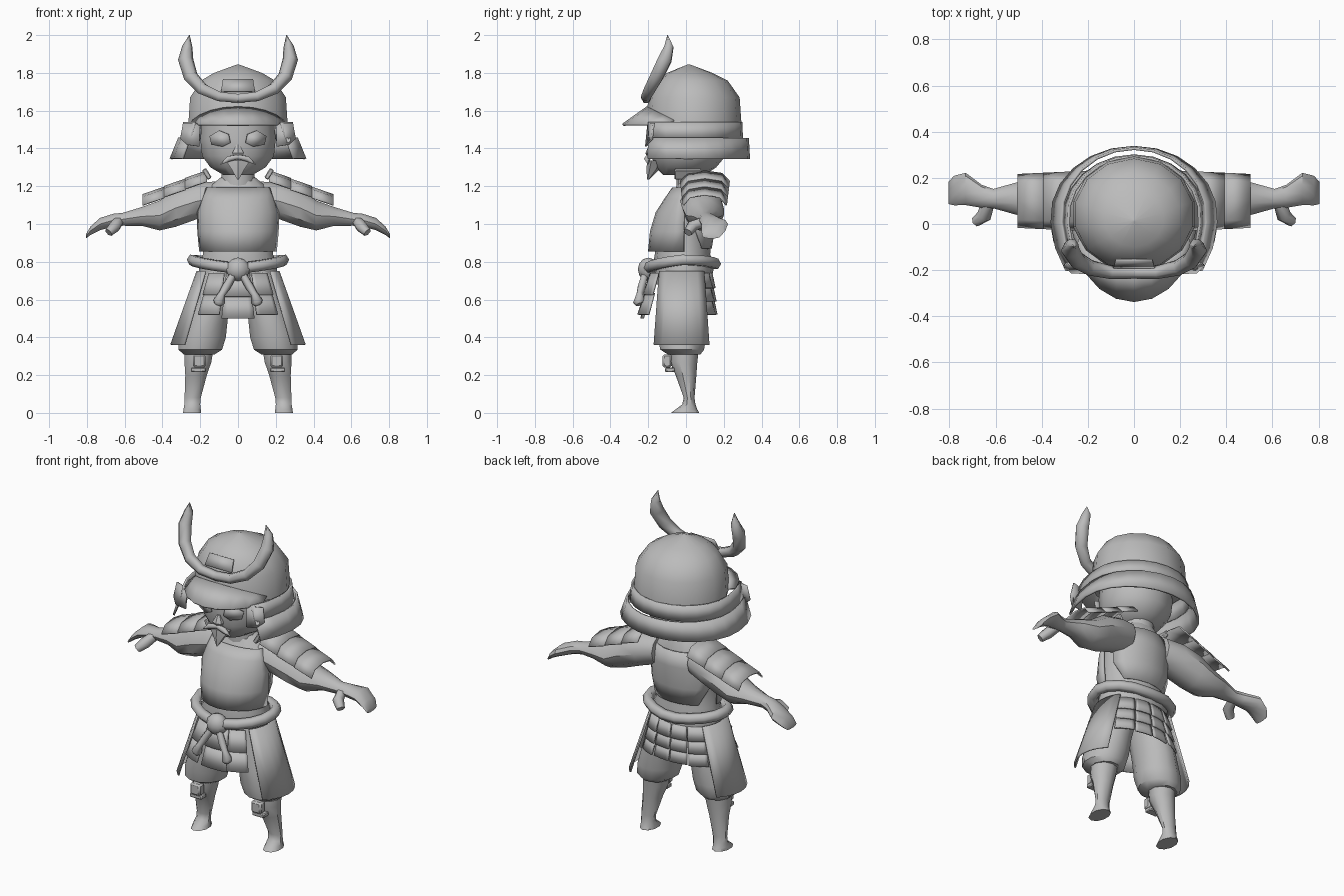
import bpy
import bmesh
from math import sin, cos, radians, pi
from mathutils import Vector

if "Cube" in bpy.data.objects:
    bpy.data.objects.remove(bpy.data.objects["Cube"])

GREY = (0.5, 0.5, 0.5, 1)
mat = bpy.data.materials.new("plain grey")
mat.use_nodes = True
mat.diffuse_color = GREY
mat.node_tree.nodes["Principled BSDF"].inputs["Base Color"].default_value = GREY


def finish(obj, mirror, thick=0):
    """Link, colour and add the shared modifiers."""
    bpy.context.collection.objects.link(obj)
    obj.data.materials.append(mat)
    if thick:
        m = obj.modifiers.new("thickness", "SOLIDIFY")
        m.thickness, m.offset = thick, 0
    if mirror:
        obj.modifiers.new("mirror", "MIRROR")
    if obj.type == "MESH":
        bpy.ops.object.select_all(action="DESELECT")
        obj.select_set(True)
        bpy.context.view_layer.objects.active = obj
        bpy.ops.object.shade_smooth_by_angle(angle=radians(38))
    return obj


def skin(name, strips, closed=True, cap=True, mirror=False, thick=0):
    """Bridge rows of points; several strips make one object."""
    bm = bmesh.new()
    for rows in strips:
        vs = [[bm.verts.new(p) for p in r] for r in rows]
        n = len(vs[0])
        for a, b in zip(vs, vs[1:]):
            for i in range(n if closed else n - 1):
                j = (i + 1) % n
                bm.faces.new((a[i], a[j], b[j], b[i]))
        if closed and cap:
            bm.faces.new(vs[0])
            bm.faces.new(vs[-1])
    bmesh.ops.recalc_face_normals(bm, faces=bm.faces)
    me = bpy.data.meshes.new(name)
    bm.to_mesh(me)
    bm.free()
    return finish(bpy.data.objects.new(name, me), mirror, thick)


def ring(z, rx, yf, yb, cx=0, n=14):
    """Level oval from front yf to back yb."""
    c, r = (yf + yb) / 2, (yb - yf) / 2
    return [(cx + rx * cos(2 * pi * (i + .5) / n), c + r * sin(2 * pi * (i + .5) / n), z)
            for i in range(n)]


def arc(z, rx, ry, a0, a1, cy=0, n=6, front=1):
    """Open level arc, angles in degrees, -90 is the front; front stretches that half."""
    angles = [radians(a0 + (a1 - a0) * i / n) for i in range(n + 1)]
    return [(rx * cos(a), cy + ry * sin(a) * (front if sin(a) < 0 else 1), z) for a in angles]


def plate(name, points, thick=.008, mirror=True):
    """Flat polygon plate."""
    me = bpy.data.meshes.new(name)
    me.from_pydata(points, [], [range(len(points))])
    return finish(bpy.data.objects.new(name, me), mirror, thick)


def tube(name, points, radius, mirror=True, cyclic=False):
    """Tapered tube; every point is x, y, z, relative radius."""
    cu = bpy.data.curves.new(name, "CURVE")
    cu.dimensions, cu.bevel_depth, cu.bevel_resolution = "3D", radius, 1
    cu.use_fill_caps = True
    sp = cu.splines.new("POLY")
    sp.points.add(len(points) - 1)
    for p, (x, y, z, r) in zip(sp.points, points):
        p.co, p.radius = (x, y, z, 1), r
    sp.use_cyclic_u, sp.use_smooth = cyclic, True
    return finish(bpy.data.objects.new(name, cu), mirror)


def box(name, centre, size, tilt=0):
    """Bevelled mirrored block, tilted about y."""
    bm = bmesh.new()
    bmesh.ops.create_cube(bm, size=1)
    for v in bm.verts:
        x, y, z = (v.co[i] * size[i] for i in range(3))
        v.co = Vector((x * cos(tilt) + z * sin(tilt), y, z * cos(tilt) - x * sin(tilt))) + Vector(centre)
    bmesh.ops.bevel(bm, geom=bm.edges[:], offset=min(size) * .2, segments=1, affect="EDGES")
    me = bpy.data.meshes.new(name)
    bm.to_mesh(me)
    bm.free()
    return finish(bpy.data.objects.new(name, me), True)


# Helmet dome, bill and two-tier neck guard reaching round to the front
skin("helmet_dome", [[ring(1.845, .004, .01, .02), ring(1.80, .13, -.1, .14),
                      ring(1.76, .2, -.15, .22), ring(1.67, .26, -.2, .284),
                      ring(1.525, .27, -.21, .294)]])
bill_top, bill_edge = arc(1.54, .262, .245, 205, 335, .04, 8), arc(1.525, .275, .36, 205, 335, .025, 8)
bill_top = [(x, y, z + .1 * max(0, -y / .2 - .25)) for x, y, z in bill_top]
skin("helmet_bill", [[bill_top, bill_edge]], closed=False, thick=.012)
skin("neck_guard", [[arc(1.54, .285, .262, -37, 217, .03, 16, 1.45), arc(1.45, .302, .266, -36, 216, .03, 16, 1.45)],
                    [arc(1.455, .312, .292, -35, 215, .035, 16, 1.4), arc(1.345, .357, .3, -35, 215, .033, 16, 1.36)]],
     closed=False, thick=.012)
plate("guard_wing", [(.2, -.2, 1.53), (.29, -.17, 1.535), (.305, -.18, 1.45),
                     (.27, -.21, 1.42), (.205, -.212, 1.41)], .01)
plate("helmet_badge", [(-.09, -.189, 1.7), (.09, -.189, 1.7), (.08, -.156, 1.765), (-.08, -.156, 1.765)],
      .009, False)

# Crescent horns
tube("horns", [(0, -.21, 1.665, .8), (.1, -.21, 1.675, .85), (.19, -.19, 1.715, 1),
               (.25, -.155, 1.78, 1.15), (.277, -.112, 1.87, 1.2), (.268, -.09, 1.94, .8),
               (.257, -.098, 2, .05)], .034)

# Head and mask
skin("head", [[ring(1.26, .08, -.12, .1), ring(1.30, .15, -.16, .16), ring(1.36, .195, -.185, .21),
               ring(1.45, .205, -.19, .22), ring(1.54, .195, -.18, .2)]])
skin("neck", [[ring(1.15, .1, -.05, .13), ring(1.3, .085, -.05, .12)]])
plate("eye_plate", [(.04, -.197, 1.43), (.05, -.196, 1.475), (.1, -.185, 1.495),
                    (.15, -.156, 1.465), (.14, -.162, 1.42), (.08, -.19, 1.41)])
skin("nose", [[ring(1.42, .012, -.196, -.17, n=6), ring(1.375, .035, -.215, -.17, n=6),
               ring(1.355, .025, -.205, -.17, n=6)]])
tube("moustache", [(0, -.2, 1.355, .8), (.05, -.205, 1.345, 1), (.095, -.2, 1.315, .1)], .017)
skin("beard", [[ring(1.335, .075, -.205, -.12, n=6), ring(1.29, .04, -.21, -.14, n=6),
                ring(1.235, .004, -.205, -.195, n=6)]])

# Torso with front and back armour
skin("torso", [[ring(.68, .2, -.16, .13), ring(.78, .215, -.175, .15), ring(.84, .19, -.165, .128),
                ring(1.0, .2, -.15, .14), ring(1.09, .203, -.12, .15), ring(1.18, .175, -.06, .145),
                ring(1.25, .09, -.03, .12)]])
chest = [(.855, .2, .195), (.96, .21, .185), (1.06, .212, .155), (1.13, .19, .11), (1.19, .165, .068)]
skin("chest_plate", [[arc(z, rx, ry, 183, 357, 0, 10) for z, rx, ry in chest]], closed=False, thick=.012)
back = [(.87, .185, .13, 40), (.97, .203, .147, 20), (1.1, .205, .16, 18), (1.19, .175, .152, 35)]
skin("back_plate", [[arc(z, rx, ry, a, 180 - a) for z, rx, ry, a in back]], closed=False, thick=.012)

# Arms: sleeve, forearm and hand along x
arm = [(.12, .07, 1.14, .09, .09), (.22, .08, 1.12, .11, .1), (.33, .09, 1.085, .11, .105),
       (.415, .1, 1.045, .1, .083), (.51, .11, 1.04, .07, .052), (.61, .11, 1.025, .042, .036),
       (.66, .12, 1.02, .05, .036), (.73, .152, 1.0, .07, .034), (.78, .145, .965, .064, .024),
       (.805, .135, .935, .048, .012)]
skin("arm", [[[(x, cy + ry * cos(k * pi / 5), cz + rz * sin(k * pi / 5)) for k in range(10)]
              for x, cy, cz, ry, rz in arm]], mirror=True)
tube("thumb", [(.63, .1, 1.015, 1), (.65, .035, .99, 1.15), (.685, .01, .955, .85)], .028)


# Shoulder plates: three shallow lapped tiers, flat on top with bent edges
def shoulder_row(t, lift):
    width = .13 - .016 * t
    return [(.165 + .34 * t, .1 + width * s, 1.28 - .13 * t + lift - .055 * s ** 4)
            for s in (-1, -.7, 0, .7, 1)]


skin("shoulder_plates", [[shoulder_row(i / 3, 0), shoulder_row((i + 1) / 3, .004)] for i in range(3)],
     closed=False, mirror=True, thick=.008)
box("shoulder_strap", (.165, .01, 1.265), (.025, .14, .06), .55)

# Rope belt, knot and tassels
rope = [(.24 * cos(a), -.02 + .178 * sin(a), .785 + .025 * abs(cos(a)) - .02 * max(0, -sin(a)), 1)
        for a in (2 * pi * i / 18 for i in range(18))]
tube("belt", rope, .031, False, True)
skin("belt_knot", [[ring(.76 + .062 * cos(a), .062 * sin(a) + .002, -.2 - .055 * sin(a), -.2 + .055 * sin(a), n=10)
                    for a in (pi * i / 6 for i in range(7))]])
tube("tassel", [(.02, -.215, .74, .8), (.06, -.235, .67, .9), (.085, -.245, .63, .75),
                (.1, -.25, .59, 1.3), (.105, -.245, .575, .9)], .025)


# Skirt armour: stepped tiers on an oval cone
def skirt(name, a0, a1, top, low, tiers, mirror=True):
    strips = []
    for i in range(tiers):
        (z0, x0, y0), (z1, x1, y1) = [[p + (q - p) * t / tiers for p, q in zip(top, low)] for t in (i, i + 1)]
        strips.append([arc(z0, x0, y0, a0, a1, -.02), arc(z1 - .01, x1 + .012, y1 + .012, a0, a1, -.02)])
    skin(name, strips, closed=False, mirror=mirror, thick=.01)


skirt("side_skirt", -37, 35, (.75, .215, .2), (.37, .342, .235), 1)
skirt("front_skirt", -71, -46, (.74, .22, .175), (.53, .29, .235), 2)
skirt("centre_skirt", -107, -73, (.74, .21, .165), (.51, .285, .205), 2, False)
skirt("back_skirt_inner", 66, 89, (.74, .22, .155), (.53, .26, .17), 3)
skirt("back_skirt_outer", 38, 64, (.74, .22, .155), (.53, .27, .18), 3)

# Baggy trousers, lower legs with feet, knee guards
trousers = [(.76, .1, .09, -.14, .11), (.65, .125, .11, -.15, .12), (.5, .165, .115, -.155, .115),
            (.4, .187, .127, -.155, .11), (.335, .2, .12, -.14, .1), (.31, .205, .085, -.1, .08)]
skin("trousers", [[ring(z, rx, f, b, cx, 12) for z, cx, rx, f, b in trousers]], mirror=True)
leg = [(.35, .205, .08, -.08, .07), (.27, .212, .075, -.085, .06), (.2, .222, .06, -.055, .055),
       (.08, .24, .045, -.012, .045), (.045, .242, .044, -.02, .05), (.018, .243, .048, -.055, .06),
       (0, .243, .05, -.08, .07)]
skin("lower_leg", [[ring(z, rx, f, b, cx, 10) for z, cx, rx, f, b in leg]], mirror=True)
box("knee_guard", (.205, -.1, .275), (.068, .05, .07))
box("shin_strap", (.21, -.085, .228), (.08, .05, .025))
